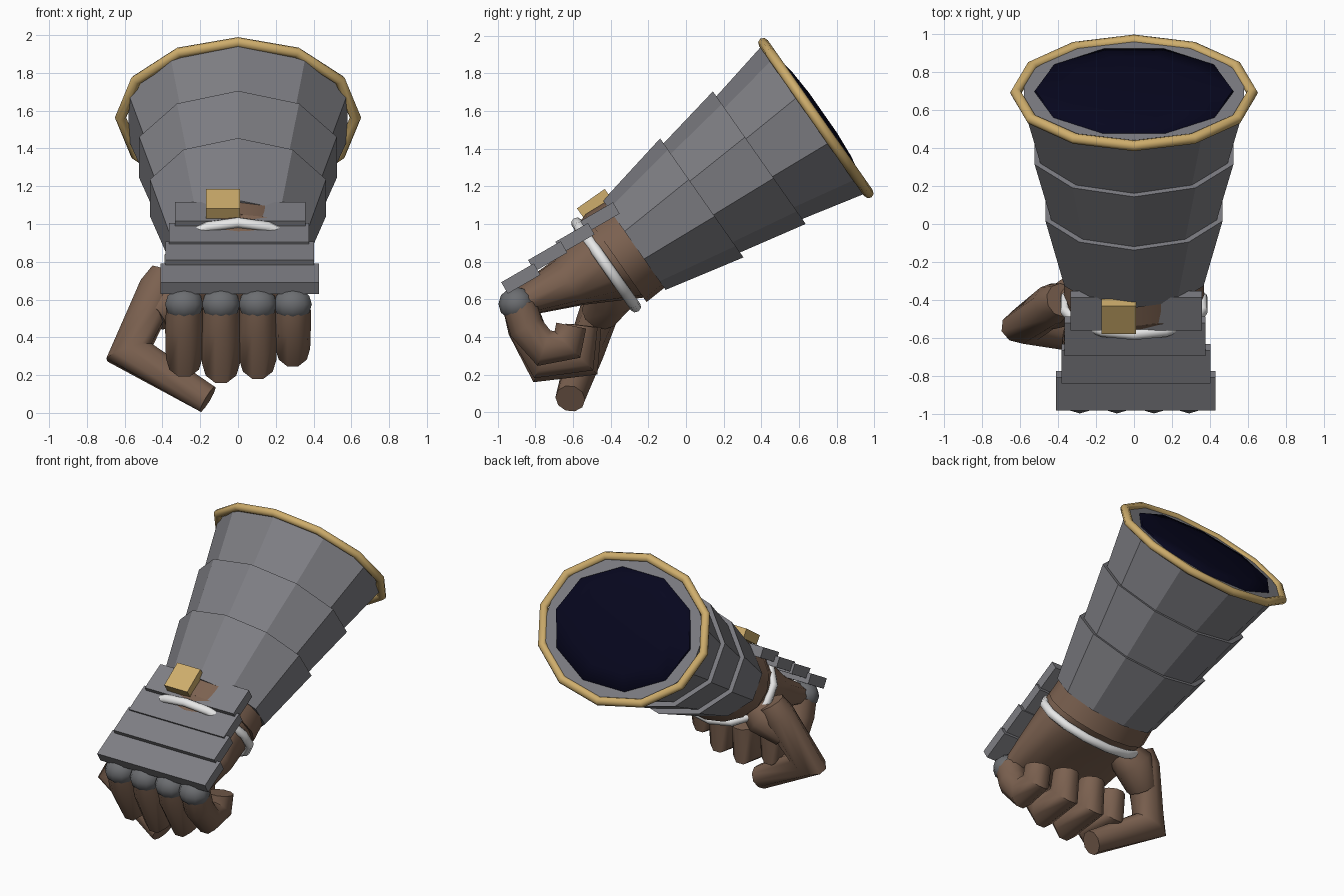
import bpy, bmesh, math
from mathutils import Vector, Matrix

if "Cube" in bpy.data.objects:
    bpy.data.objects.remove(bpy.data.objects["Cube"])


def material(name, r, g, b):
    m = bpy.data.materials.new(name)
    m.diffuse_color = (r, g, b, 1)
    m.use_nodes = True
    m.node_tree.nodes["Principled BSDF"].inputs["Base Color"].default_value = m.diffuse_color
    return m


STEEL = material("steel grey", 0.21, 0.21, 0.23)
KNUCKLE = material("knuckle grey", 0.15, 0.155, 0.165)
LEATHER = material("brown leather", 0.20, 0.12, 0.08)
GOLD = material("gold", 0.62, 0.42, 0.15)
WHITE = material("white band", 0.85, 0.85, 0.85)
NAVY = material("dark navy lining", 0.002, 0.002, 0.013)
TILT = math.radians(35)


def finish(name, bm, mats, smooth=None):
    bmesh.ops.recalc_face_normals(bm, faces=bm.faces)
    me = bpy.data.meshes.new(name)
    bm.to_mesh(me)
    bm.free()
    ob = bpy.data.objects.new(name, me)
    bpy.context.collection.objects.link(ob)
    for m in mats:
        me.materials.append(m)
    if smooth:
        bpy.ops.object.select_all(action='DESELECT')
        ob.select_set(True)
        bpy.context.view_layer.objects.active = ob
        bpy.ops.object.shade_smooth_by_angle(angle=math.radians(smooth))
    return ob


def skin(bm, rings, closed=False):
    """Bridge rings of points, capping the ends unless closed."""
    vs = [[bm.verts.new(p) for p in r] for r in rings]
    n = len(vs[0])
    for i in range(len(vs) if closed else len(vs) - 1):
        p, q = vs[i], vs[(i + 1) % len(vs)]
        for k in range(n):
            bm.faces.new((p[k], p[(k + 1) % n], q[(k + 1) % n], q[k]))
    if not closed:
        bm.faces.new(vs[0])
        bm.faces.new(vs[-1])


def oval(y, z, rx, ru, n=12, power=1.0, phase=0.0):
    """Oval ring across the forearm axis."""
    pts = []
    for k in range(n):
        a = math.tau * k / n + phase
        s, c = math.sin(a), math.cos(a)
        s = math.copysign(abs(s) ** power, s)
        c = math.copysign(abs(c) ** power, c)
        pts.append((rx * s, y - ru * c * math.sin(TILT), z + ru * c * math.cos(TILT)))
    return pts


def arm(t, rx, ru, n=12, phase=0.0):
    """Oval at distance t along the forearm, 0 at the open end."""
    return oval(0.70 + t * math.cos(TILT), 1.57 + t * math.sin(TILT), rx, ru, n, 1.0, phase)


def hoop(name, t, rx, ru, rt, rr, mat, n, smooth=None):
    """Closed oval band; rt and rr are half its width and thickness."""
    bm = bmesh.new()
    prof = [math.tau * k / 8 for k in range(8)]
    skin(bm, [arm(t + rt * math.cos(a), rx + rr * math.sin(a), ru + rr * math.sin(a), n)
              for a in prof], closed=True)
    return finish(name, bm, [mat], smooth)


def limb(name, path, radii, n=10):
    """Bent tube with mitred joints."""
    path = [Vector(p) for p in path]
    segs = [(b - a).normalized() for a, b in zip(path, path[1:])]
    ref = Vector((1, 0, 0)) if abs(segs[0].x) < 0.4 else Vector((0, 1, 0))
    rings = []
    for i, p in enumerate(path):
        d0, d1 = segs[max(i - 1, 0)], segs[min(i, len(segs) - 1)]
        d = (d0 + d1).normalized()
        u = (ref - d * ref.dot(d)).normalized()
        v = d.cross(u) / max(d.dot(d0), 0.75)
        rings.append([p + radii[i] * (u * math.cos(a) + v * math.sin(a))
                      for a in (math.tau * k / n for k in range(n))])
    bm = bmesh.new()
    skin(bm, rings)
    return finish(name, bm, [LEATHER], 45)


def box(name, center, size, angle, mat):
    bm = bmesh.new()
    bmesh.ops.create_cube(bm, size=1)
    bm.transform(Matrix.Translation(center) @ Matrix.Rotation(math.radians(angle), 4, 'X')
                 @ Matrix.Diagonal((*size, 1)))
    return finish(name, bm, [mat])


# Flared cuff of three overlapping ten-sided bands
bm = bmesh.new()
skin(bm, [arm(*p, 10) for p in [
    (-1.19, .385, .29), (-.752, .49, .386), (-.752, .458, .354), (-.379, .55, .43),
    (-.379, .518, .398), (-.005, .61, .484)]])
finish("cuff", bm, [STEEL])
hoop("cuff_rim", -.012, .622, .485, .028, .03, GOLD, 12, 50)

# Dark shallow filling of the open end
bm = bmesh.new()
skin(bm, [arm(t, rx, ru, 10, math.pi / 2) for t, rx, ru in
          [(-.02, .53, .41), (.005, .52, .40), (.025, .38, .29), (.035, .18, .14)]])
finish("cuff_opening", bm, [NAVY], 60)

# Wrist and palm
bm = bmesh.new()
skin(bm, [arm(-1.31, .37, .285, 16), arm(-1.15, .365, .275, 16)])
finish("wrist", bm, [LEATHER], 40)
bm = bmesh.new()
skin(bm, [oval(-.38, .83, .35, .27, 16, .85), oval(-.62, .69, .37, .145, 16, .7),
          oval(-.88, .58, .35, .08, 16, .7)])
finish("palm", bm, [LEATHER], 45)
hoop("wrist_band", -1.373, .372, .275, .03, .026, WHITE, 14, 60)

# Stepped plates on the back of the hand
for i, (x, y, z, w) in enumerate([(.01, -.878, .71, .84), (.01, -.735, .828, .785),
                                  (.005, -.59, .925, .74), (.012, -.457, 1.035, .69)]):
    box(f"hand_plate_{i + 1}", (x, y, z), (w, .2, .07), 30, STEEL)
box("gold_clasp", (-.08, -.487, 1.108), (.18, .18, .065), 35, GOLD)

# Knuckles and curled fingers
for i, (x, low) in enumerate([(-.285, .03), (-.09, 0), (.105, .02), (.29, .08)]):
    bm = bmesh.new()
    bmesh.ops.create_uvsphere(bm, u_segments=10, v_segments=6, radius=.1)
    bm.transform(Matrix.Translation((x, -.9, .575)) @ Matrix.Diagonal((1.06, .97, .9, 1)))
    finish(f"knuckle_{i + 1}", bm, [KNUCKLE], 60)
    s = 1 - low
    limb(f"finger_{i + 1}",
         [(x, -.885, .57), (x, -.85, .45), (x, -.755, .26 + low), (x, -.55 - low, .28 + low),
          (x, -.53 - low, .46)],
         [.095, .104 * s, .1 * s, .092 * s, .085])

# Thumb with its rounded base
limb("thumb", [(-.38, -.40, .735), (-.425, -.42, .65), (-.575, -.535, .32), (-.16, -.615, .072)],
     [.09, .11, .1, .08])
limb("thumb_base", [(-.22, -.42, .70), (-.33, -.40, .62), (-.45, -.46, .52)], [.1, .13, .1])
